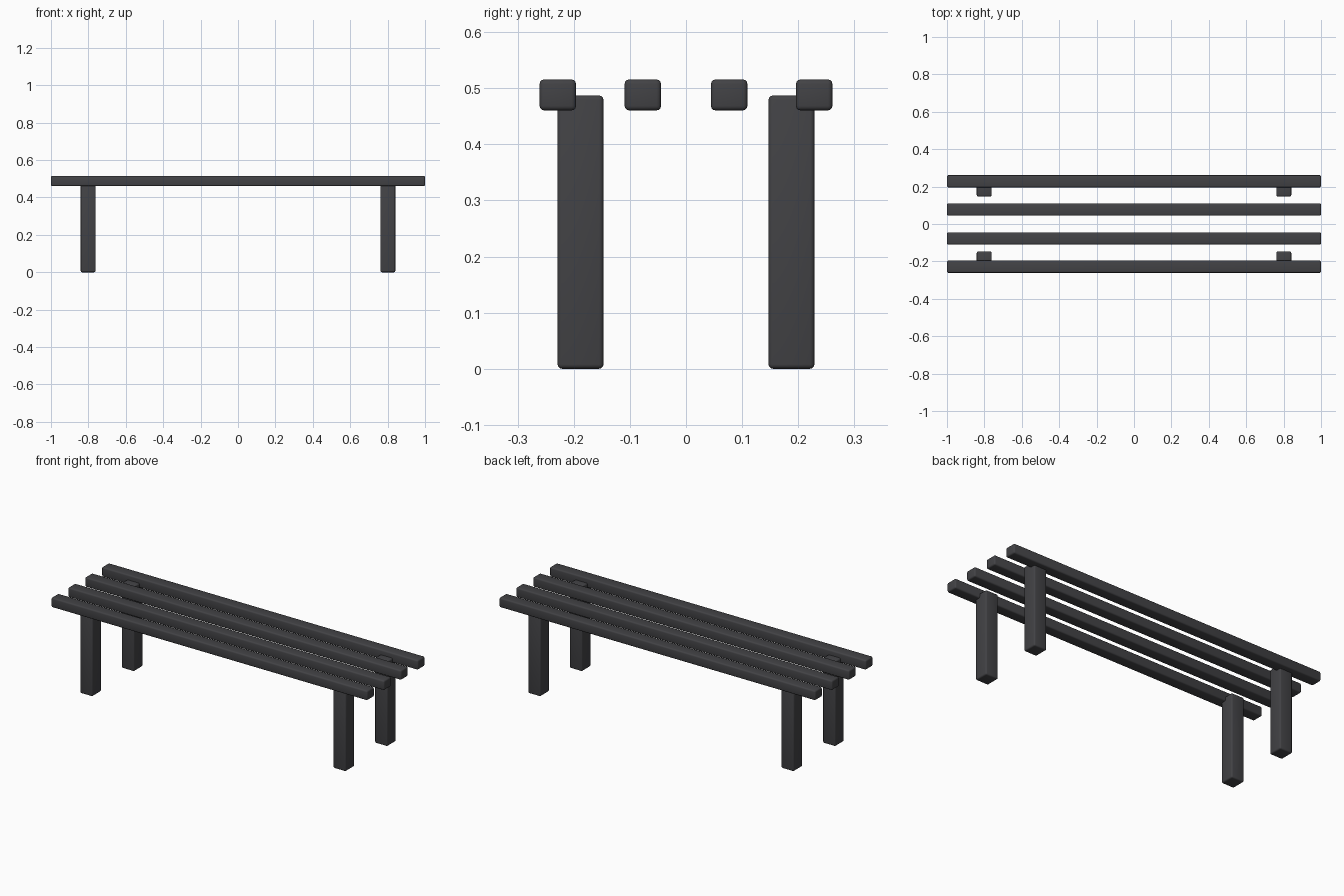
import bpy

if "Cube" in bpy.data.objects:
    bpy.data.objects.remove(bpy.data.objects["Cube"])

dark = bpy.data.materials.new("dark_grey")
dark.diffuse_color = (0.055, 0.055, 0.06, 1)
dark.use_nodes = True
dark.node_tree.nodes["Principled BSDF"].inputs["Base Color"].default_value = dark.diffuse_color


def rounded_bar(name, center, size, radius=0.008):
    bpy.ops.mesh.primitive_cube_add(size=1, location=center)
    ob = bpy.context.object
    ob.name = name
    ob.scale = size
    bpy.ops.object.transform_apply(location=False, rotation=False, scale=True)
    bevel = ob.modifiers.new("rounded_edges", 'BEVEL')
    bevel.width = radius
    bevel.segments = 3
    bpy.ops.object.modifier_apply(modifier=bevel.name)
    bpy.ops.object.shade_smooth_by_angle()
    ob.data.materials.append(dark)
    return ob


# Four long seat slats
for i, y in enumerate((-0.2285, -0.077, 0.077, 0.2285)):
    rounded_bar(f"seat_slat_{i + 1}", (0, y, 0.488), (2.0, 0.065, 0.055))

# Four legs, tops let into the outer slats
top = 0.487
for side, y in (("front", -0.188), ("back", 0.188)):
    for end, x in (("left", -0.801), ("right", 0.801)):
        rounded_bar(f"{side}_{end}_leg", (x, y, top / 2), (0.08, 0.082, top))
